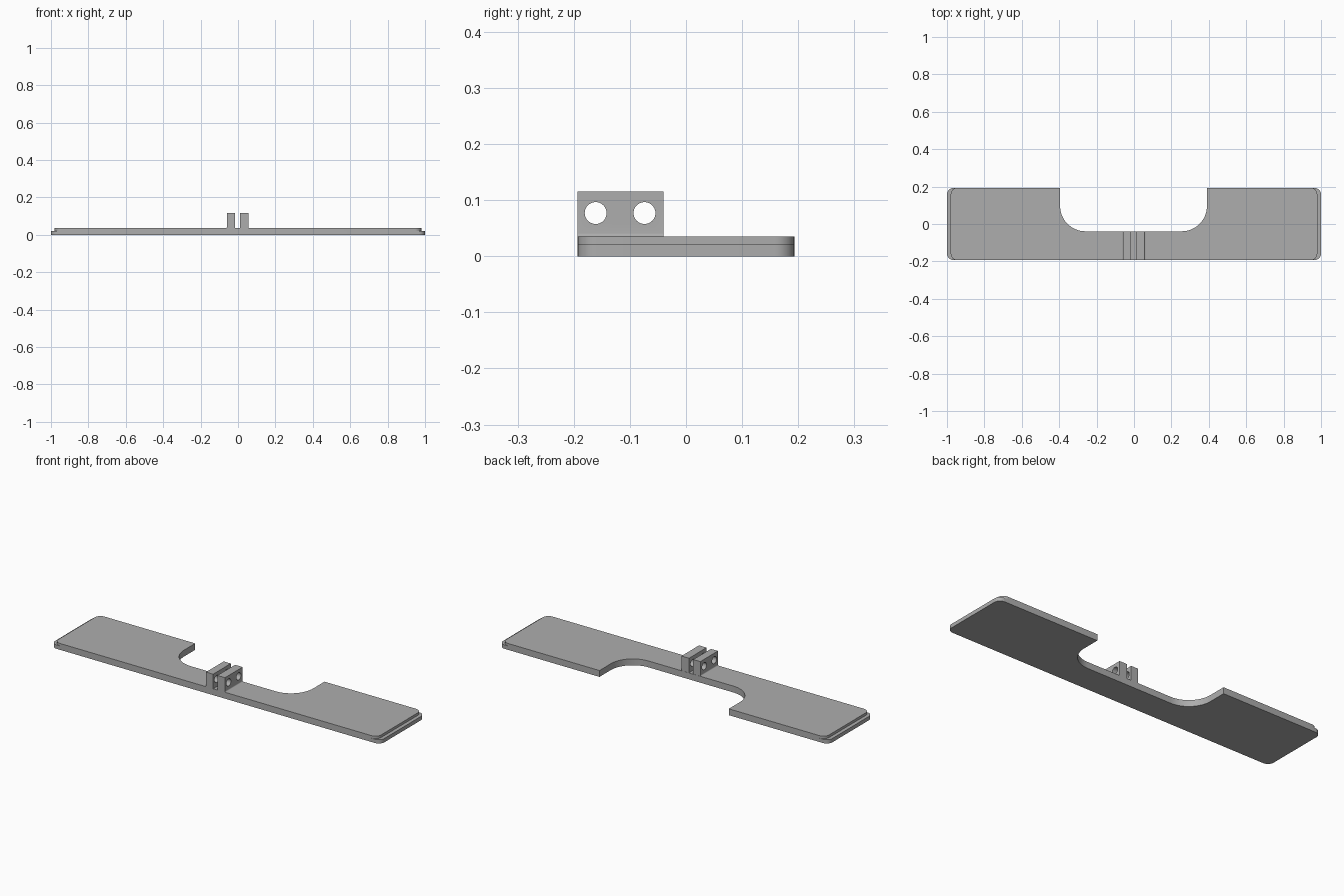
import bpy, bmesh
from math import sin, cos, pi, radians
from mathutils import Matrix

cube = bpy.data.objects.get("Cube")
if cube:
    bpy.data.objects.remove(cube, do_unlink=True)

grey = bpy.data.materials.new("plain grey")
grey.use_nodes = True
grey.diffuse_color = (0.42, 0.42, 0.42, 1)
grey.node_tree.nodes["Principled BSDF"].inputs["Base Color"].default_value = grey.diffuse_color

HALF_Y = 0.193
TOP = 0.035
STEP = 0.021


def arc(cx, cy, r, start, end, n=10):
    """Points along an arc, angles in degrees."""
    angles = [radians(start + (end - start) * i / n) for i in range(n + 1)]
    return [(cx + r * cos(a), cy + r * sin(a)) for a in angles]


def loft(name, rings):
    """Skin a stack of matching rings and cap both ends."""
    bm = bmesh.new()
    loops = [[bm.verts.new(p) for p in ring] for ring in rings]
    for a, b in zip(loops, loops[1:]):
        for i in range(len(a)):
            j = (i + 1) % len(a)
            bm.faces.new((a[i], a[j], b[j], b[i]))
    bm.faces.new(loops[0])
    bm.faces.new(loops[-1])
    bmesh.ops.recalc_face_normals(bm, faces=bm.faces)
    mesh = bpy.data.meshes.new(name)
    bm.to_mesh(mesh)
    bm.free()
    obj = bpy.data.objects.new(name, mesh)
    bpy.context.collection.objects.link(obj)
    mesh.materials.append(grey)
    return obj


def smooth(obj):
    bpy.ops.object.select_all(action='DESELECT')
    obj.select_set(True)
    bpy.context.view_layer.objects.active = obj
    bpy.ops.object.shade_smooth_by_angle(angle=radians(30))


def plate_outline(half_x, r=0.035):
    """Rounded bar with a wide round-cornered bay in its back edge."""
    cx, cy = half_x - r, HALF_Y - r
    bay_l, bay_r, bay_y, bay_rad = -0.395, 0.39, -0.039, 0.135
    return (arc(-cx, -cy, r, 180, 270) + arc(cx, -cy, r, 270, 360)
            + arc(cx, cy, r, 0, 90)
            + [(bay_r, HALF_Y)]
            + arc(bay_r - bay_rad, bay_y + bay_rad, bay_rad, 0, -90, 16)
            + arc(bay_l + bay_rad, bay_y + bay_rad, bay_rad, 270, 180, 16)
            + [(bay_l, HALF_Y)]
            + arc(-cx, cy, r, 90, 180))


# Base plate, with a lower ledge at each end
layers = [(1.0, 0), (1.0, STEP), (0.98, STEP), (0.98, TOP)]
plate = loft("base_plate", [[(x, y, z) for x, y in plate_outline(hx)] for hx, z in layers])
smooth(plate)

# Helper pins that drill the two lug holes
bm = bmesh.new()
for y in (-0.161, -0.074):
    bmesh.ops.create_cone(bm, cap_ends=True, segments=40, radius1=0.0195, radius2=0.0195,
                          depth=0.3, matrix=Matrix.Translation((0, y, 0.077))
                          @ Matrix.Rotation(pi / 2, 4, 'Y'))
pin_mesh = bpy.data.meshes.new("hole_cutter")
bm.to_mesh(pin_mesh)
bm.free()
pin_mesh.materials.append(grey)
cutter = bpy.data.objects.new("hole_cutter", pin_mesh)
bpy.context.collection.objects.link(cutter)
cutter.hide_render = True


# Hinge lugs, each with a small fillet at its outer foot
def lug(name, inner, outer):
    side = 1 if outer > inner else -1
    f = 0.006
    foot = [(outer + side * (f + x), TOP + f + z) for x, z in arc(0, 0, f, 180, 270, 6)] \
        if side > 0 else \
        [(outer - f - x, TOP + f + z) for x, z in arc(0, 0, f, 180, 270, 6)]
    section = [(inner, TOP), (inner, 0.115), (outer, 0.115)] + foot
    obj = loft(name, [[(x, y, z) for x, z in section] for y in (-HALF_Y, -0.04)])
    drill = obj.modifiers.new("holes", 'BOOLEAN')
    drill.operation = 'DIFFERENCE'
    drill.solver = 'EXACT'
    drill.object = cutter
    bpy.context.view_layer.objects.active = obj
    bpy.ops.object.modifier_apply(modifier=drill.name)
    smooth(obj)


lug("left_lug", 0.010, 0.056)
lug("right_lug", -0.016, -0.059)
bpy.data.objects.remove(cutter, do_unlink=True)
